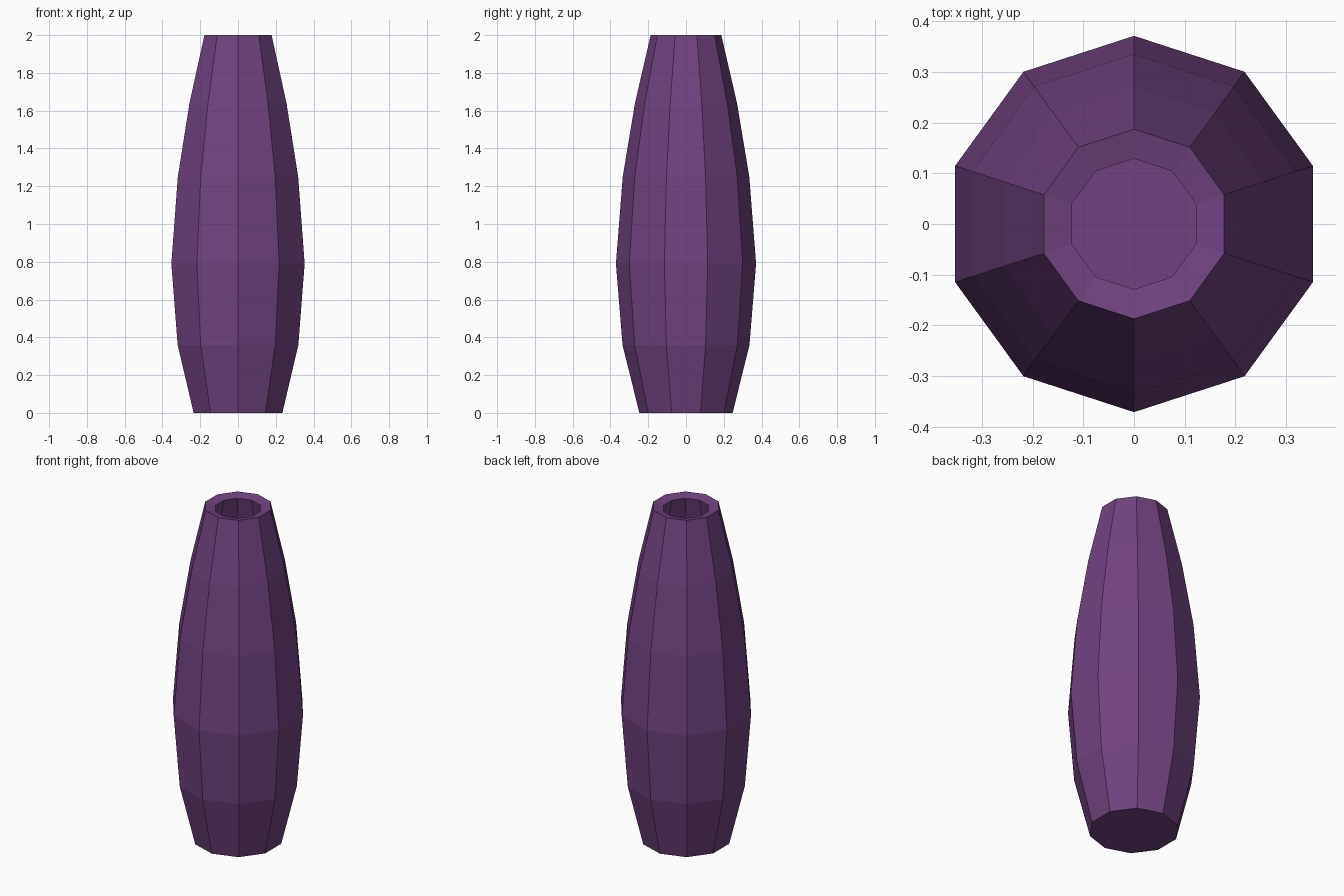
import bpy, bmesh, math

if "Cube" in bpy.data.objects:
    bpy.data.objects.remove(bpy.data.objects["Cube"])

SIDES = 10
# outer profile: (radius to corner, height)
PROFILE = [(0.247, 0.0), (0.336, 0.36), (0.371, 0.79),
           (0.335, 1.25), (0.270, 1.64), (0.187, 2.0)]

purple = bpy.data.materials.new("plum purple")
purple.diffuse_color = (0.165, 0.055, 0.215, 1.0)
purple.use_nodes = True
purple.node_tree.nodes["Principled BSDF"].inputs["Base Color"].default_value = purple.diffuse_color

# vase wall: stacked ten-sided rings, a corner pointing to the front
bm = bmesh.new()
rings = []
for r, z in PROFILE:
    angles = [math.pi / 2 + 2 * math.pi * i / SIDES for i in range(SIDES)]
    rings.append([bm.verts.new((r * math.cos(a), r * math.sin(a), z)) for a in angles])
for low, high in zip(rings, rings[1:]):
    for i in range(SIDES):
        j = (i + 1) % SIDES
        bm.faces.new((low[i], low[j], high[j], high[i]))

# closed base, open top
bm.faces.new(rings[0][::-1])

mesh = bpy.data.meshes.new("vase")
bm.to_mesh(mesh)
bm.free()
mesh.materials.append(purple)
vase = bpy.data.objects.new("vase", mesh)
bpy.context.collection.objects.link(vase)

# wall thickness grows inward, giving the hollow and the sloped rim
shell = vase.modifiers.new("wall thickness", 'SOLIDIFY')
shell.thickness = 0.06
shell.offset = -1
